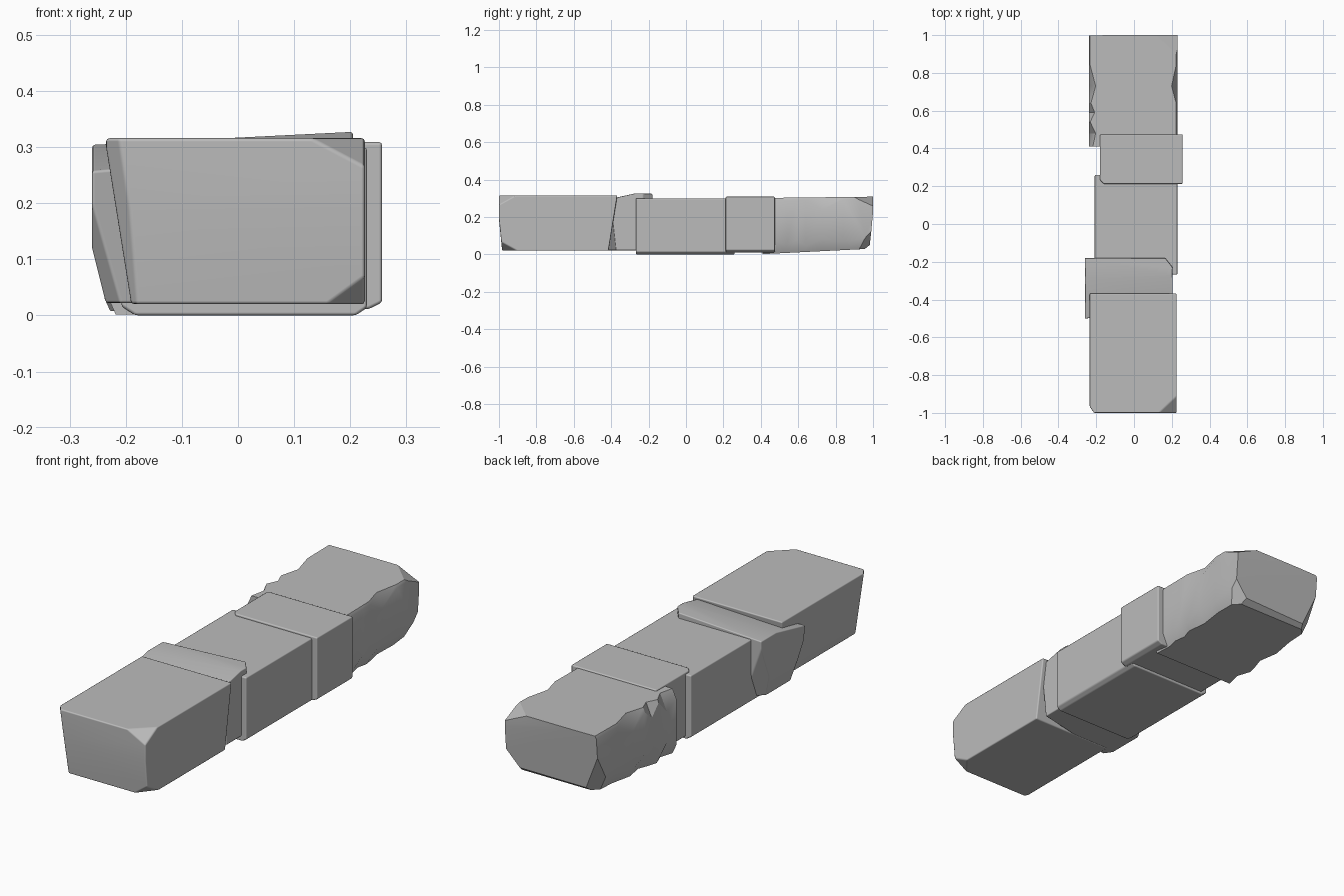
import bpy, bmesh
from mathutils import Vector

if "Cube" in bpy.data.objects:
    bpy.data.objects.remove(bpy.data.objects["Cube"], do_unlink=True)

stone = bpy.data.materials.new("grey stone")
stone.use_nodes = True
GREY = (0.5, 0.5, 0.5, 1)
stone.diffuse_color = GREY
stone.node_tree.nodes["Principled BSDF"].inputs["Base Color"].default_value = GREY


def chip(lo, hi, side, size):
    """Plane that knocks off one box corner; a size of 0 keeps that axis uncut."""
    corner = Vector([hi[i] if side[i] > 0 else lo[i] for i in range(3)])
    normal = Vector([side[i] / size[i] if size[i] else 0 for i in range(3)])
    axis = next(i for i in range(3) if size[i])
    corner[axis] -= side[axis] * size[axis]
    return corner, normal


def cut(bm, point, normal):
    """Slice away everything beyond a plane and close the hole."""
    geom = bm.verts[:] + bm.edges[:] + bm.faces[:]
    res = bmesh.ops.bisect_plane(bm, geom=geom, dist=1e-5, plane_co=point,
                                 plane_no=Vector(normal).normalized(), clear_outer=True)
    edges = [e for e in res["geom_cut"] if isinstance(e, bmesh.types.BMEdge)]
    bmesh.ops.holes_fill(bm, edges=edges, sides=0)


def finish(name, bm, cuts, bevel):
    for point, normal in cuts:
        cut(bm, point, normal)
    bmesh.ops.recalc_face_normals(bm, faces=bm.faces)
    mesh = bpy.data.meshes.new(name)
    bm.to_mesh(mesh)
    bm.free()
    mesh.materials.append(stone)
    obj = bpy.data.objects.new(name, mesh)
    bpy.context.collection.objects.link(obj)
    bpy.ops.object.select_all(action='DESELECT')
    obj.select_set(True)
    bpy.context.view_layer.objects.active = obj
    bpy.ops.object.shade_smooth_by_angle(angle=0.5)
    if bevel:
        mod = obj.modifiers.new("soft edges", 'BEVEL')
        mod.width, mod.segments, mod.limit_method = bevel, 2, 'ANGLE'
        mod.angle_limit = 0.3
        mod.harden_normals = True


def block(name, lo, hi, chips=(), planes=(), bevel=0.006):
    bm = bmesh.new()
    bmesh.ops.create_cube(bm, size=1)
    for v in bm.verts:
        v.co = [lo[i] + (v.co[i] + 0.5) * (hi[i] - lo[i]) for i in range(3)]
    finish(name, bm, [chip(lo, hi, s, d) for s, d in chips] + list(planes), bevel)


# Front block: leaning sides and knocked-off corners
block("front_block", (-0.235, -1, 0.02), (0.226, -0.365, 0.316),
      chips=[((1, -1, 1), (0.095, 0.09, 0.05)),
             ((1, -1, -1), (0.08, 0.10, 0.055))],
      planes=[((0, -1, 0.19), (0, -1, -0.1)),
              ((0, -0.367, 0.316), (0, 1, -0.16)),
              ((-0.235, 0, 0.3), (-1, 0, -0.16)),
              ((-0.21, -1, 0.3), (-1, -0.7, -0.15))])

# Wedge stone behind it, ridge rising to one side
block("wedge_stone", (-0.26, -0.51, 0.022), (0.205, -0.18, 0.327),
      chips=[((1, 1, 0), (0.04, 0.05, 0)),
             ((-1, -1, -1), (0.08, 0.12, 0.2)),
             ((-1, 1, -1), (0.09, 0.10, 0.25))],
      planes=[((0.2, -0.27, 0.327), (-0.05, 0, 1)),
              ((0.2, -0.27, 0.327), (-0.04, -0.22, 1)),
              ((0, -0.42, 0.03), (0.2, -0.9, -0.1)),
              ((-0.26, 0, 0.12), (-1, 0, -0.25))])

# Middle block
block("middle_block", (-0.208, -0.268, 0), (0.23, 0.26, 0.3),
      chips=[((-1, 0, -1), (0.025, 0, 0.016)),
             ((1, 0, -1), (0.02, 0, 0.014))])

# Narrow collar block, shifted sideways
block("collar_block", (-0.18, 0.212, 0.011), (0.257, 0.475, 0.309),
      chips=[((-1, -1, 0), (0.02, 0.02, 0)), ((1, 0, -1), (0.025, 0, 0.012))])

# Back block: lofted sections whose four long edges are chipped unevenly
# columns: y, chip at top -x, top +x, bottom -x, bottom +x
SECTIONS = [(0.41, 0.02, 0.01, 0.02, 0.02),
            (0.48, 0.035, 0.006, 0.035, 0.03),
            (0.54, 0.006, 0.006, 0.01, 0.02),
            (0.59, 0.03, 0.006, 0.02, 0.03),
            (0.64, 0.01, 0.006, 0.035, 0.015),
            (0.73, 0.035, 0.03, 0.015, 0.03),
            (0.84, 0.006, 0.006, 0.03, 0.02),
            (1.0, 0.006, 0.006, 0.03, 0.03)]
X0, X1 = -0.238, 0.229
bm = bmesh.new()
rings = []
for y, tl, tr, bl, br in SECTIONS:
    z0, z1 = 0.002 + 0.05 * (y - 0.41), 0.302 + 0.012 * (y - 0.41)
    ring = []
    for x, sx, z, sz, c, flat_first in ((X0, 1, z0, 1, bl, False), (X1, -1, z0, 1, br, True),
                                        (X1, -1, z1, -1, tr, False), (X0, 1, z1, -1, tl, True)):
        pair = [(x, y, z + sz * c * 2.2), (x + sx * c, y, z)]
        ring += [bm.verts.new(p) for p in (pair[::-1] if flat_first else pair)]
    rings.append(ring)
for a, b in zip(rings, rings[1:]):
    for i in range(8):
        j = (i + 1) % 8
        bm.faces.new((a[i], a[j], b[j], b[i]))
bm.faces.new(rings[0])
bm.faces.new(rings[-1])
LO, HI = (X0, 0.41, 0.025), (X1, 1, 0.309)
finish("back_block", bm,
       [chip(LO, HI, s, d) for s, d in (((-1, 1, -1), (0.10, 0.11, 0.2)),
                                        ((1, 1, -1), (0.11, 0.10, 0.11)),
                                        ((1, 1, 1), (0.11, 0.11, 0.05)),
                                        ((0, 1, -1), (0, 0.05, 0.04)))]
       + [((0, 1, 0.28), (-0.02, 1, -0.09))], 0)
